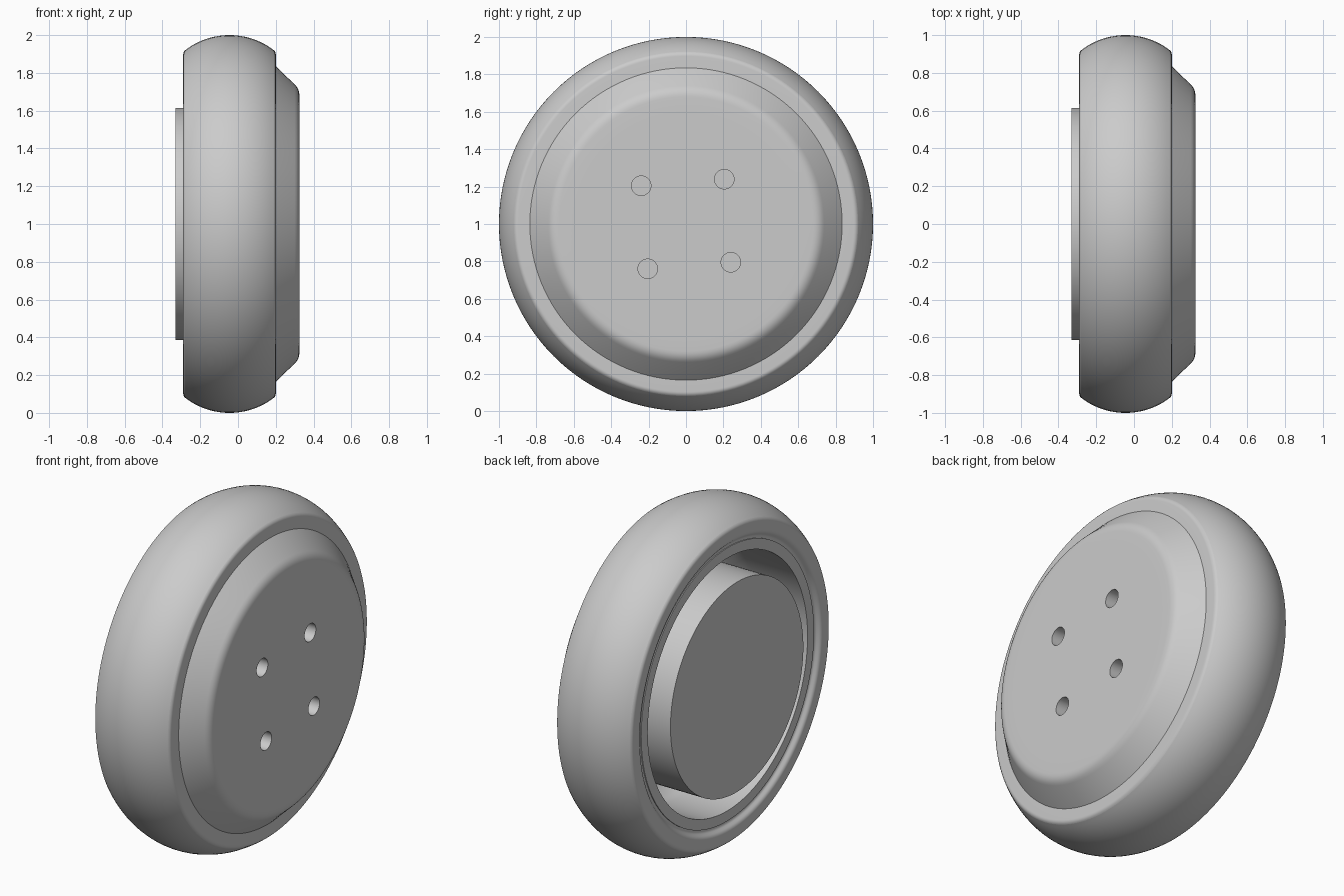
import bpy, bmesh, math
from mathutils import Vector, Matrix

cube = bpy.data.objects.get("Cube")
if cube:
    bpy.data.objects.remove(cube, do_unlink=True)

grey = bpy.data.materials.new("plain grey")
grey.use_nodes = True
grey.diffuse_color = (0.6, 0.6, 0.6, 1)
grey.node_tree.nodes["Principled BSDF"].inputs["Base Color"].default_value = (0.6, 0.6, 0.6, 1)

SEGMENTS = 128
AXLE_HEIGHT = 1.0


def rounded(corners, closed, steps=5):
    """Turn (x, radius, fillet) corners into a profile with rounded corners."""
    points = []
    count = len(corners)
    for i, (x, r, fillet) in enumerate(corners):
        p = Vector((x, r))
        if not fillet or (not closed and i in (0, count - 1)):
            points.append(p)
            continue
        before = Vector(corners[i - 1][:2])
        after = Vector(corners[(i + 1) % count][:2])
        a = p + (before - p).normalized() * fillet
        b = p + (after - p).normalized() * fillet
        for k in range(steps + 1):
            t = k / steps
            points.append(a * (1 - t) ** 2 + p * 2 * t * (1 - t) + b * t * t)
    return points


def lathe(name, profile, closed):
    """Revolve a profile about the x axis; open profiles get flat end caps."""
    bm = bmesh.new()
    rings = []
    for x, r in profile:
        angles = [math.tau * i / SEGMENTS for i in range(SEGMENTS)]
        rings.append([bm.verts.new((x, r * math.cos(a), r * math.sin(a))) for a in angles])
    pairs = list(zip(rings, rings[1:]))
    if closed:
        pairs.append((rings[-1], rings[0]))
    else:
        bm.faces.new(rings[0])
        bm.faces.new(rings[-1])
    for lower, upper in pairs:
        for i in range(SEGMENTS):
            j = (i + 1) % SEGMENTS
            bm.faces.new((lower[i], lower[j], upper[j], upper[i]))
    bmesh.ops.recalc_face_normals(bm, faces=bm.faces)
    mesh = bpy.data.meshes.new(name)
    bm.to_mesh(mesh)
    bm.free()
    mesh.materials.append(grey)
    obj = bpy.data.objects.new(name, mesh)
    obj.location.z = AXLE_HEIGHT
    bpy.context.collection.objects.link(obj)
    return obj


def activate(obj):
    bpy.ops.object.select_all(action='DESELECT')
    obj.select_set(True)
    bpy.context.view_layer.objects.active = obj


# Tyre: curved tread with flat, softly rounded sidewalls
radius, centre = 0.385, -0.045
half = math.asin(0.235 / radius)
tread = []
for i in range(25):
    a = -half + 2 * half * i / 24
    tread.append((centre + radius * math.sin(a), 1 - radius + radius * math.cos(a), 0))
tyre_corners = [(-0.265, 0.79, 0), (-0.265, 0.815, 0.01), (-0.29, 0.84, 0.015),
                (-0.29, 0.912, 0.015)] + tread
tyre_corners += [(0.2, 0.912, 0.015), (0.2, 0.79, 0)]
tyre = lathe("tyre", rounded(tyre_corners, True), True)

# Rim: hollow barrel closed by a chamfered outer plate
rim_corners = [(0.17, 0.5, 0), (0.17, 0.68, 0.05), (0.08, 0.74, 0.04),
               (-0.27, 0.74, 0), (-0.27, 0.8, 0), (0.19, 0.8, 0), (0.19, 0.835, 0),
               (0.2, 0.835, 0), (0.325, 0.715, 0.035), (0.325, 0.6, 0)]
rim = lathe("rim", rounded(rim_corners, False), False)

# Hub drum filling the inner side
hub = lathe("hub_drum", [(-0.33, 0.615), (0.18, 0.615)], False)

# Four blind bolt holes in the outer plate
bm = bmesh.new()
for i in range(4):
    a = math.radians(49.5 + 90 * i)
    place = Matrix.Translation((0.29, 0.315 * math.cos(a), 0.315 * math.sin(a)))
    bmesh.ops.create_cone(bm, cap_ends=True, segments=32, radius1=0.052, radius2=0.052,
                          depth=0.18, matrix=place @ Matrix.Rotation(math.pi / 2, 4, 'Y'))
cutter_mesh = bpy.data.meshes.new("bolt_hole_cutter")
bm.to_mesh(cutter_mesh)
bm.free()
cutter_mesh.materials.append(grey)
cutter = bpy.data.objects.new("bolt_hole_cutter", cutter_mesh)
cutter.location.z = AXLE_HEIGHT
cutter.hide_render = True
bpy.context.collection.objects.link(cutter)

drill = rim.modifiers.new("bolt_holes", 'BOOLEAN')
drill.operation = 'DIFFERENCE'
drill.solver = 'EXACT'
drill.object = cutter
activate(rim)
bpy.ops.object.modifier_apply(modifier=drill.name)
bpy.data.objects.remove(cutter, do_unlink=True)

for part in (tyre, rim, hub):
    activate(part)
    bpy.ops.object.shade_smooth_by_angle(angle=math.radians(30))
